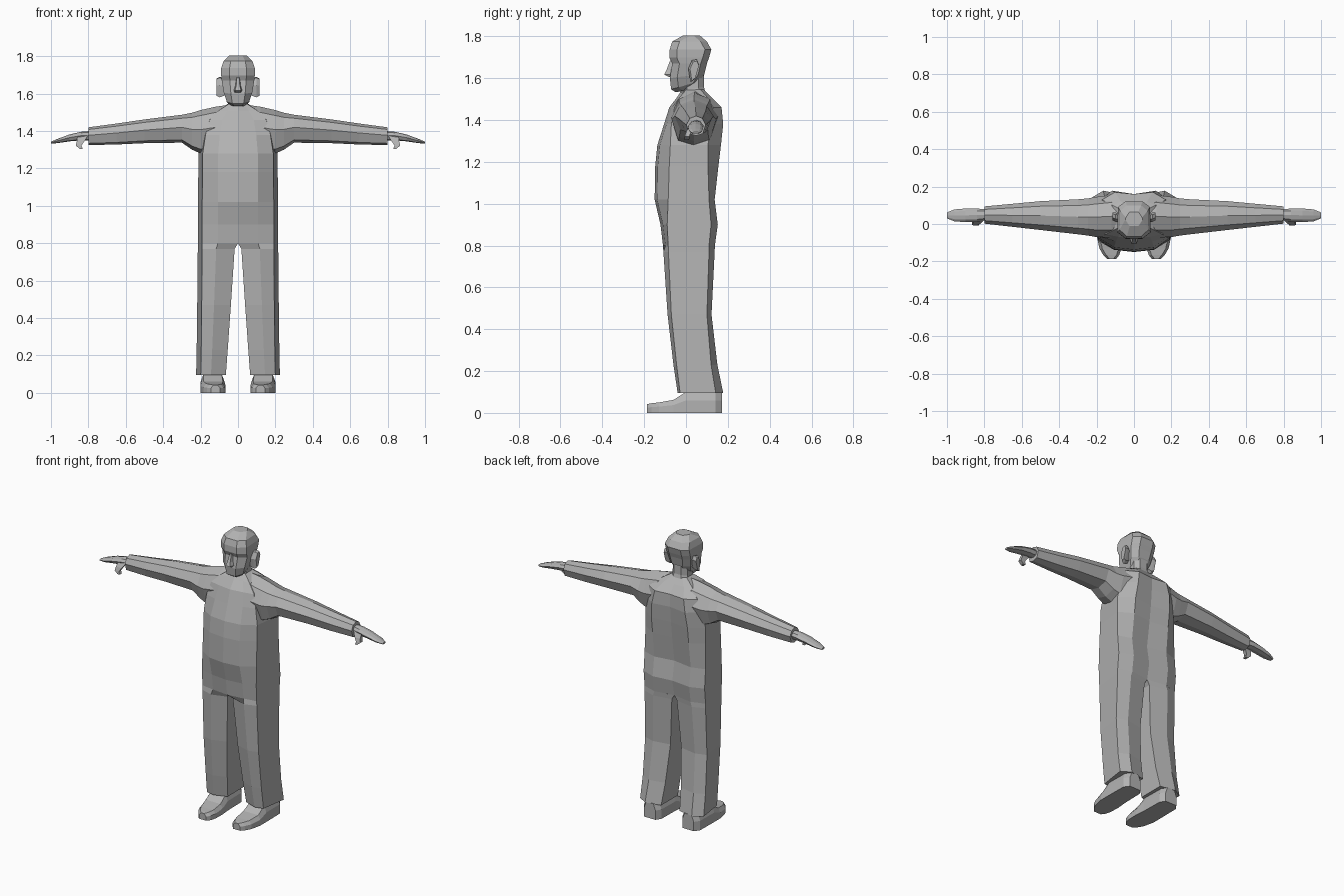
import bpy, bmesh
from mathutils import Vector

grey = bpy.data.materials.new("plain grey")
grey.diffuse_color = (0.45, 0.45, 0.45, 1)


def loft(name, rings, start=True, end=True, mirror=False):
    """Skin a list of equal-length point rings, optionally capped and mirrored in x."""
    bm = bmesh.new()
    vr = [[bm.verts.new(p) for p in r] for r in rings]
    n = len(rings[0])
    for a, b in zip(vr, vr[1:]):
        for i in range(n):
            j = (i + 1) % n
            bm.faces.new((a[i], a[j], b[j], b[i]))
    # bottom and top caps; a cap is always used so normals can be resolved
    caps = [bm.faces.new(vr[0]), bm.faces.new(vr[-1])]
    bmesh.ops.recalc_face_normals(bm, faces=bm.faces[:])
    drop = [f for f, keep in zip(caps, (start, end)) if not keep]
    if drop:
        bmesh.ops.delete(bm, geom=drop, context='FACES_ONLY')
    me = bpy.data.meshes.new(name)
    bm.to_mesh(me)
    bm.free()
    me.materials.append(grey)
    ob = bpy.data.objects.new(name, me)
    bpy.context.collection.objects.link(ob)
    if mirror:
        m = ob.modifiers.new("mirror", 'MIRROR')
        m.use_mirror_merge = False
    return ob


def both_sides(half):
    """Complete a half ring (x >= 0) by reflecting it."""
    return half + [(-x, y, z) for x, y, z in reversed(half) if x > 1e-6]


# Torso: height, half width, front, side front, side back, back, spine groove
def torso_ring(z, w, yf, sf, sb, yb, g):
    return both_sides([(0, yf, z), (w * .5, yf + .012, z), (w * .89, sf, z),
                       (w, sb, z), (w * .6, yb, z), (0, yb - g, z)])


loft("torso", [torso_ring(*r) for r in (
    (.80, .215, -.110, -.085, .11, .138, .02),
    (.90, .215, -.122, -.09, .12, .152, .015),
    (1.02, .215, -.15, -.085, .11, .137, .02),
    (1.18, .212, -.147, -.08, .105, .155, .015),
    (1.28, .212, -.137, -.075, .105, .167, .015),
    (1.38, .195, -.105, -.07, .12, .178, .018),
    (1.46, .17, -.08, -.055, .13, .17, .01),
    (1.51, .115, -.042, -.03, .10, .12, 0),
    (1.545, .055, -.02, 0, .07, .085, 0))], start=False)


# Trouser legs: height, inner x, outer x, front, side front, side back, back
def leg_ring(z, xi, w, yf, sf, sb, yb):
    m = xi + (w - xi) * .5
    return [(xi, yf + (.03 if xi > .001 else 0), z), (m, yf + .012 * (z > .79), z),
            (w * .89, sf, z), (w, sb, z), (m + .02, yb, z), (xi, yb - .02, z)]


loft("trouser_legs", [leg_ring(*r) for r in (
    (.80, 0, .215, -.110, -.085, .11, .138),
    (.77, .018, .215, -.108, -.084, .11, .137),
    (.47, .038, .218, -.088, -.07, .10, .122),
    (.23, .055, .221, -.06, -.045, .12, .15),
    (.095, .065, .224, -.04, -.028, .142, .178))], start=False, mirror=True)

# Shoes: side profile stations from heel to toe
loft("shoes", [[(a, y, 0), (a, y, h * .6), (a + .015, y, h), (b - .015, y, h),
                (b, y, h * .6), (b, y, 0)] for y, a, b, h in (
    (.172, .095, .175, .098), (.14, .075, .198, .10), (0, .072, .20, .10),
    (-.06, .066, .20, .062), (-.13, .068, .185, .05),
    (-.165, .078, .165, .046), (-.186, .095, .145, .042))], mirror=True)


# Limb cross-section: eight sided, with a ridge along the top
SECTION = [(0, 1), (-.65, .75), (-1, .1), (-.7, -.8), (0, -1), (.7, -.8), (1, .1), (.65, .75)]


def limb_ring(x, lo, hi, yf, yb):
    cy, cz, ry, rz = (yf + yb) / 2, (lo + hi) / 2, (yb - yf) / 2, (hi - lo) / 2
    return [(x, cy + u * ry, cz + v * rz) for u, v in SECTION]


loft("arms", [limb_ring(*r) for r in (
    (.05, 1.30, 1.54, -.045, .13), (.12, 1.285, 1.53, -.072, .155),
    (.20, 1.28, 1.512, -.07, .145), (.245, 1.30, 1.498, -.062, .137),
    (.30, 1.338, 1.487, -.055, .132), (.50, 1.335, 1.462, -.032, .122),
    (.65, 1.328, 1.44, -.015, .108), (.80, 1.325, 1.42, .002, .094))],
    start=False, mirror=True)

# Hands: flat mitten shape drooping slightly towards the fingertips
loft("hands", [limb_ring(*r) for r in (
    (.79, 1.35, 1.40, .02, .078), (.84, 1.35, 1.396, .012, .083),
    (.90, 1.345, 1.382, .01, .083), (.96, 1.336, 1.36, .014, .078),
    (1.0, 1.332, 1.343, .03, .062))], mirror=True)
loft("thumbs", [[(x - r, y - .011, z), (x + r, y - .011, z),
                 (x + r, y + .012, z), (x - r, y + .012, z)] for x, y, z, r in (
    (.83, .03, 1.375, .028), (.842, .012, 1.345, .02),
    (.852, .005, 1.322, .015), (.838, .003, 1.305, .008))], mirror=True)

# Neck and collar
loft("neck", [both_sides([(w * .5, yf, z - s), (w, yf + .025, z - s / 2),
                          (w, yb - .025, z + s / 2), (w * .5, yb, z + s)])
              for z, w, yf, yb, s in ((1.50, .06, -.03, .10, .01),
                                      (1.55, .052, -.02, .085, .01),
                                      (1.62, .05, -.015, .085, 0))])

# Head: height, half width, front, back, forward tilt of the ring
loft("head", [both_sides([(w * .5, yf, z - t), (w, yf + .035, z - t * .5),
                          (w * .95, yb - .03, z + t * .7), (w * .5, yb, z + t)])
              for z, w, yf, yb, t in (
    (1.545, .042, -.05, .035, .012), (1.565, .06, -.071, .065, .018),
    (1.61, .076, -.077, .088, .01), (1.67, .087, -.066, .10, 0),
    (1.698, .09, -.079, .11, 0), (1.737, .09, -.078, .121, 0),
    (1.775, .077, -.066, .10, 0), (1.805, .046, -.012, .065, 0))])

# Nose wedge
loft("nose", [both_sides([(w, -.06, z), (w * .6, y, z)]) for z, w, y in (
    (1.685, .010, -.076), (1.64, .017, -.093), (1.617, .026, -.104), (1.605, .022, -.08))])

# Ears: tapered slabs standing off the head
loft("ears", [[(x, .03 + dy * s + off, 1.635 + dz * s) for dy, dz in (
    (-.022, .01), (-.005, .05), (.018, .055), (.028, .03), (.008, -.04), (-.012, -.055))]
    for x, s, off in ((.07, .8, 0), (.098, 1, .003), (.114, .85, .008))], mirror=True)
